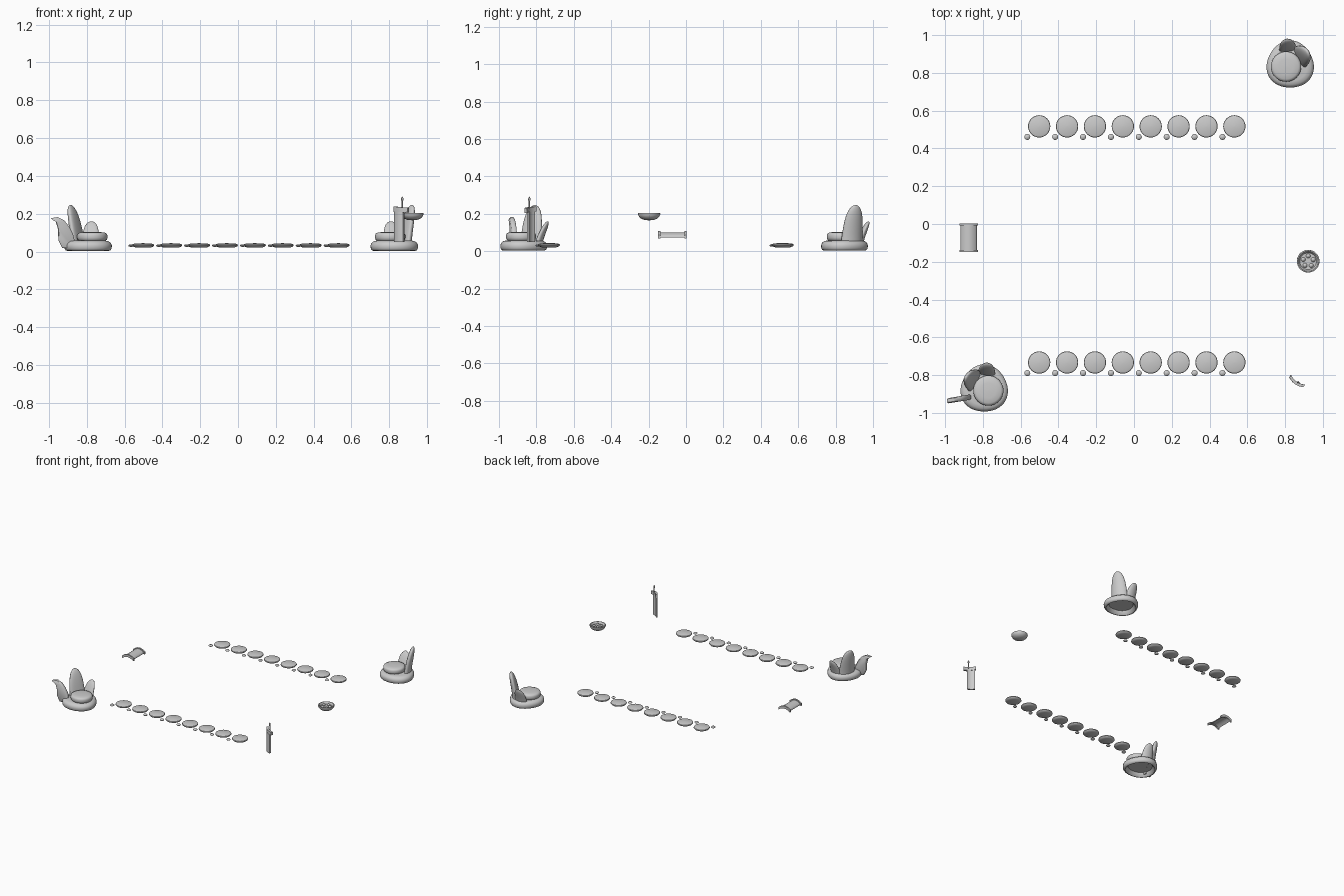
import bpy, math
from mathutils import Matrix, Vector

if "Cube" in bpy.data.objects:
    bpy.data.objects.remove(bpy.data.objects["Cube"])

pi, cos, sin = math.pi, math.cos, math.sin


def make(name, verts, faces, angle=50):
    me = bpy.data.meshes.new(name)
    me.from_pydata(verts, [], faces)
    ob = bpy.data.objects.new(name, me)
    bpy.context.collection.objects.link(ob)
    bpy.ops.object.select_all(action='DESELECT')
    ob.select_set(True)
    bpy.context.view_layer.objects.active = ob
    bpy.ops.object.mode_set(mode='EDIT')
    bpy.ops.mesh.select_all(action='SELECT')
    bpy.ops.mesh.normals_make_consistent(inside=False)
    bpy.ops.object.mode_set(mode='OBJECT')
    bpy.ops.object.shade_smooth_by_angle(angle=math.radians(angle))
    return ob


def loft(name, rings, angle=50):
    """Skin closed rings of equal length and cap both ends."""
    n = len(rings[0])
    verts = [p for r in rings for p in r]
    faces = [(i*n + j, i*n + (j+1) % n, (i+1)*n + (j+1) % n, (i+1)*n + j)
             for i in range(len(rings)-1) for j in range(n)]
    faces += [tuple(range(n))[::-1], tuple(range(len(verts)-n, len(verts)))]
    return make(name, verts, faces, angle)


def lathe(name, c, profile, n=40, lobe=0.0):
    """Turn (radius, z) points; lobe adds three soft corners to the outline."""
    rings = []
    for r, z in profile:
        ring = []
        for j in range(n):
            a = 2*pi*j/n
            k = r*(1 + lobe*cos(3*(a + pi/6)))
            ring.append((c[0] + k*cos(a), c[1] + k*sin(a), c[2] + z))
        rings.append(ring)
    return loft(name, rings)


def petal(name, c, az, width, height, thick, lean, side=1):
    """Rounded upright cushion, wrapped slightly around the seat."""
    out = Vector((side*cos(az), sin(az), 0))
    tan = Vector((-side*sin(az), cos(az), 0))
    rings = []
    for i in range(15):
        t = sin(pi/2*i/14)*0.999
        w = width/2*(1 - 0.22*t)*(1 - t**5)**0.5
        d = thick/2*(1 - 0.2*t)*(1 - t**6)**0.5
        ring = []
        for j in range(24):
            a = 2*pi*j/24
            u = w*cos(a)
            p = Vector(c) + tan*u + out*(d*sin(a) + lean*t**1.3 - 2.2*u*u)
            ring.append((p.x, p.y, c[2] + height*t))
        rings.append(ring)
    return loft(name, rings)


def arched(name, width, thick, length, rise, matrix, z0=0):
    """Arched strip: arc across x, length along y, bulging up z."""
    n = 12
    top, bot = [], []
    for i in range(n+1):
        s = -1 + 2*i/n
        z = z0 + rise*(1 - s*s)
        top.append((s*width/2, z + thick/2))
        bot.append((s*width/2, z - thick/2))
    sec = top + bot[::-1]
    rings = [[matrix @ Vector((x, y, z)) for x, z in sec]
             for y in (-length/2, length/2)]
    return loft(name, rings)


# Two mirrored petal seats: hollow base, cushion, tall and short back petals
for tag, side, cx, cy in (("right", 1, 0.827, 0.843), ("left", -1, -0.793, -0.872)):
    lathe(tag + "_seat_base", (cx, cy, 0),
          [(0.001, .032), (.088, .032), (.096, .014), (.108, .003), (.118, .006), (.124, .016),
           (.125, .032), (.12, .045), (.108, .054), (.09, .058), (.001, .058)], 48, 0.035)
    lathe(tag + "_seat_cushion", (cx - side*0.022, cy - 0.01, 0),
          [(.001, .054), (.068, .055), (.077, .062), (.08, .072), (.08, .086),
           (.076, .095), (.066, .1), (.04, .103), (.001, .104)])
    petal(tag + "_tall_petal", (cx + side*0.058, cy + 0.046, 0.03), math.radians(27),
          0.128, 0.217, 0.052, 0.04, side)
    petal(tag + "_short_petal", (cx - side*0.012, cy + 0.083, 0.03), math.radians(97),
          0.098, 0.13, 0.04, 0.05, side)

# Flared side leaf on the left seat
outline = [(-.99, .176), (-.966, .164), (-.953, .12), (-.95, .06), (-.93, .018),
           (-.87, .018), (-.862, .05), (-.872, .09), (-.893, .132), (-.92, .165), (-.955, .182)]
rings = []
for y, k in ((-.014, .88), (-.009, 1), (.009, 1), (.014, .88)):
    rings.append([(-.92 + (x+.92)*k, -.925 + y + 0.15*(x+.92), .1 + (z-.1)*k) for x, z in outline])
loft("left_side_leaf", rings)

# Two rows of stepping pads with small buds
for row, y in (("back", 0.517), ("front", -0.733)):
    for i in range(8):
        x = -0.502 + i*0.1476
        lathe(f"{row}_pad_{i+1}", (x, y, 0),
              [(.001, .02), (.04, .021), (.054, .026), (.059, .032), (.057, .038), (.045, .042),
               (.001, .044)], 32)
        lathe(f"{row}_bud_{i+1}", (x - 0.063, y - 0.056, 0),
              [(.001, .024), (.012, .026), (.016, .031), (.012, .036), (.001, .038)], 16)

# Arched scroll with thicker end rolls
for name, w, t, l, y in (("scroll_sheet", .085, .008, .135, 0),
                         ("scroll_front_end", .1, .02, .012, -.07),
                         ("scroll_back_end", .1, .02, .012, .07)):
    arched(name, w, t, l, .02, Matrix.Translation((-.875, -.073 + y, .077)))

# Seed pod: open bowl with a sunken floor and seeds
pod = (.922, -.197, 0)
lathe("pod_bowl", pod, [(.001, .165), (.025, .167), (.043, .174), (.054, .185), (.06, .198),
                        (.059, .204), (.053, .205), (.048, .198), (.044, .19), (.001, .188)])
for i in range(5):
    a = 2*pi*i/5 + 0.3
    lathe(f"pod_seed_{i+1}", (pod[0] + .028*cos(a), pod[1] + .028*sin(a), .193),
          [(.001, -.009), (.008, -.006), (.012, 0), (.008, .006), (.001, .009)], 16)

# Standing tablet with a wider cap and a thin spike
upright = Matrix.Translation((.86, -.836, 0)) @ Matrix.Rotation(math.radians(-35), 4, 'Z') \
    @ Matrix.Rotation(pi/2, 4, 'X')
arched("tablet_body", .058, .012, .165, .008, upright @ Matrix.Translation((-.01, .133, -.003)))
arched("tablet_cap", .09, .016, .026, .012,
       upright @ Matrix.Translation((0, .222, -.006)) @ Matrix.Rotation(-.08, 4, 'Z'))
lathe("tablet_spike", (.869, -.838, 0),
      [(.004, .225), (.0035, .265), (.006, .272), (.006, .282), (.001, .292)], 12)
